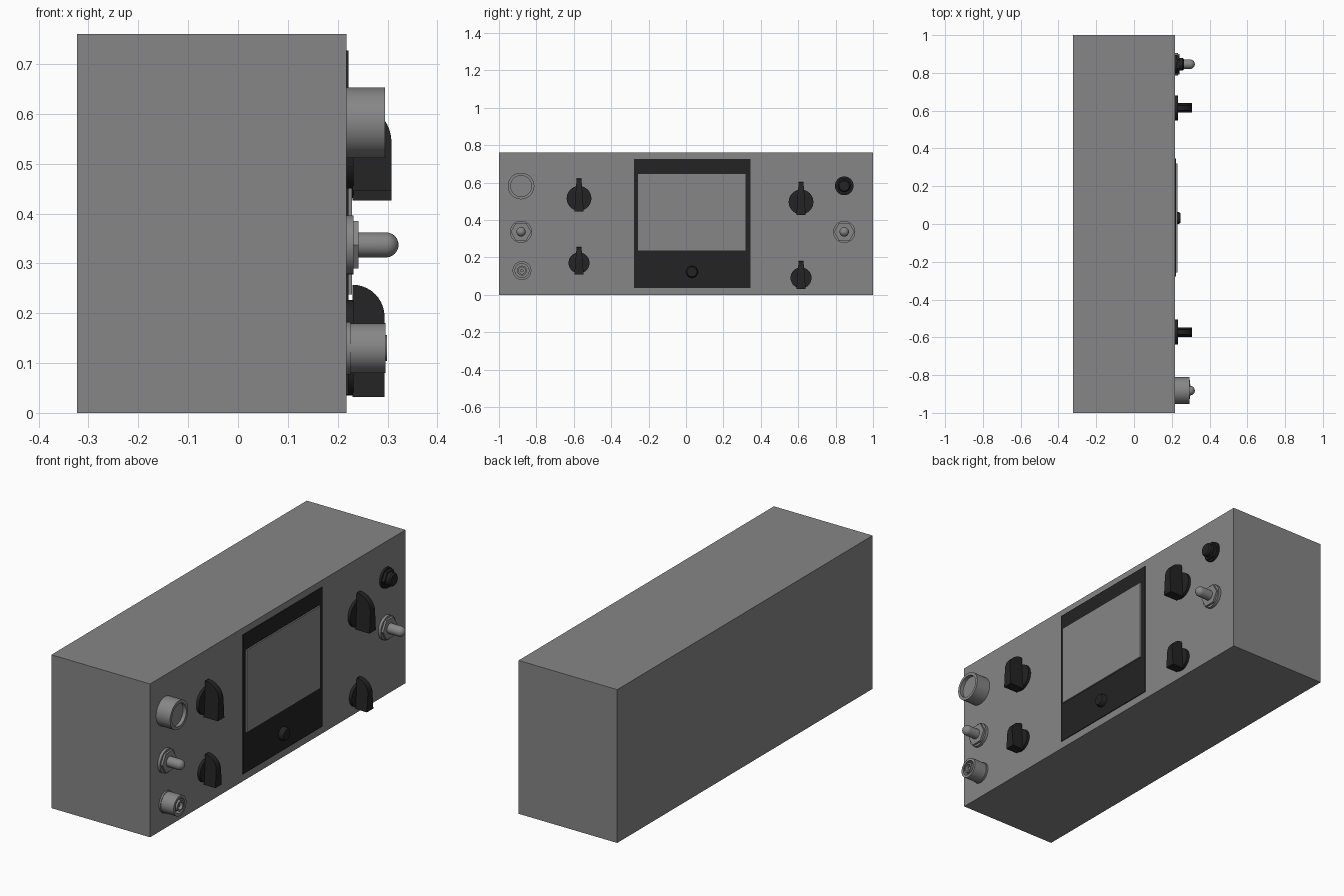
import bpy, bmesh, math
from mathutils import Vector

if "Cube" in bpy.data.objects:
    bpy.data.objects.remove(bpy.data.objects["Cube"])

FACE = 0.218  # x of the control panel face
BACK = FACE - 0.008  # parts are sunk slightly into the case


def material(name, v):
    m = bpy.data.materials.new(name)
    m.diffuse_color = (v, v, v, 1)
    m.use_nodes = True
    m.node_tree.nodes["Principled BSDF"].inputs["Base Color"].default_value = m.diffuse_color
    return m


GREY = material("grey metal", 0.24)
BLACK = material("black plastic", 0.017)


def finish(bm, name, mat, smooth=True):
    bmesh.ops.recalc_face_normals(bm, faces=bm.faces[:])
    me = bpy.data.meshes.new(name)
    bm.to_mesh(me)
    bm.free()
    me.materials.append(mat)
    ob = bpy.data.objects.new(name, me)
    bpy.context.collection.objects.link(ob)
    if smooth:
        bpy.ops.object.select_all(action='DESELECT')
        ob.select_set(True)
        bpy.context.view_layer.objects.active = ob
        bpy.ops.object.shade_smooth_by_angle(angle=math.radians(35))
    return ob


def box(name, mat, x, y, z):
    bm = bmesh.new()
    bmesh.ops.create_cube(bm, size=1)
    for v in bm.verts:
        v.co = Vector([(a + b) / 2 + c * (b - a) for c, (a, b) in zip(v.co, (x, y, z))])
    return finish(bm, name, mat, False)


def lathe(name, mat, y, z, profile, steps=40):
    """Turn (radius, x) points around an axis parallel to x."""
    bm = bmesh.new()
    vs = [bm.verts.new((x, r, 0)) for r, x in [(0, BACK)] + profile]
    es = [bm.edges.new(p) for p in zip(vs, vs[1:])]
    bmesh.ops.spin(bm, geom=vs + es, cent=(0, 0, 0), axis=(1, 0, 0),
                   angle=math.tau, steps=steps, use_duplicate=False)
    bmesh.ops.remove_doubles(bm, verts=bm.verts[:], dist=1e-5)
    ob = finish(bm, name, mat)
    ob.location = (0, y, z)
    return ob


def disc(name, mat, y, z, r, x, steps=40):
    return lathe(name, mat, y, z, [(r, BACK), (r, x), (0, x)], steps)


def knob(name, y, z, r, low, high, front):
    """Round skirt with an upright pointer grip, rounded at the top."""
    disc(name + "_skirt", BLACK, y, z, r, 0.232)
    x0 = 0.23
    d = front - x0
    pts = [(x0, low), (front, low)]
    pts += [(x0 + d * math.cos(a), high - d + d * math.sin(a))
            for a in [math.pi / 2 * i / 10 for i in range(11)]]
    bm = bmesh.new()
    sides = []
    for s in (-1, 1):
        sides.append([bm.verts.new((px, y + s * (0.025 - 0.012 * (pz - low) / (high - low)), pz))
                      for px, pz in pts])
        bm.faces.new(sides[-1])
    n = len(pts)
    for i in range(n):
        j = (i + 1) % n
        bm.faces.new((sides[0][i], sides[0][j], sides[1][j], sides[1][i]))
    finish(bm, name + "_grip", BLACK)


def toggle(name, y, z):
    disc(name + "_washer", GREY, y, z, 0.059, 0.232)
    disc(name + "_nut", GREY, y, z, 0.055, 0.242, 6)
    r, c = 0.025, 0.297
    tip = [(r * math.cos(a), c + r * math.sin(a))
           for a in [math.pi / 2 * i / 8 for i in range(9)]]
    lathe(name + "_lever", GREY, y, z, [(r, BACK)] + tip)


# Case
box("case", GREY, (-0.323, FACE), (-1, 1), (0, 0.76))

# Display bezel, screen and button
box("display_bezel", BLACK, (BACK, 0.222), (-0.278, 0.346), (0.037, 0.727))
box("screen", GREY, (BACK, 0.229), (-0.257, 0.319), (0.238, 0.647))
lathe("display_button", BLACK, 0.032, 0.123,
      [(0.032, BACK), (0.032, 0.236), (0.026, 0.246), (0, 0.246)])

# Four pointer knobs
knob("upper_left_knob", -0.572, 0.516, 0.066, 0.445, 0.621, 0.308)
knob("lower_left_knob", -0.572, 0.171, 0.056, 0.11, 0.257, 0.294)
knob("upper_right_knob", 0.615, 0.497, 0.066, 0.426, 0.604, 0.308)
knob("lower_right_knob", 0.615, 0.091, 0.056, 0.032, 0.182, 0.294)

# Toggle switches
toggle("left_toggle", -0.882, 0.337)
toggle("right_toggle", 0.846, 0.337)

# Large round socket with a recessed face
lathe("large_socket", GREY, -0.882, 0.582,
      [(0.071, BACK), (0.071, 0.295), (0.056, 0.295), (0.056, 0.277), (0, 0.277)], 48)

# Coaxial socket with nested rings and a centre pin
lathe("coaxial_socket", GREY, -0.877, 0.13,
      [(0.053, BACK), (0.053, 0.226), (0.05, 0.226), (0.05, 0.296), (0.037, 0.296),
       (0.037, 0.272), (0.026, 0.272), (0.026, 0.299), (0.018, 0.299), (0.018, 0.278),
       (0.008, 0.278), (0.008, 0.29), (0, 0.29)])

# Black push button with a faceted collar
disc("push_button_flange", BLACK, 0.846, 0.583, 0.05, 0.228)
disc("push_button_collar", BLACK, 0.846, 0.583, 0.046, 0.242, 6)
lathe("push_button_cap", BLACK, 0.846, 0.583,
      [(0.033, BACK), (0.033, 0.258), (0.027, 0.265), (0, 0.265)])
